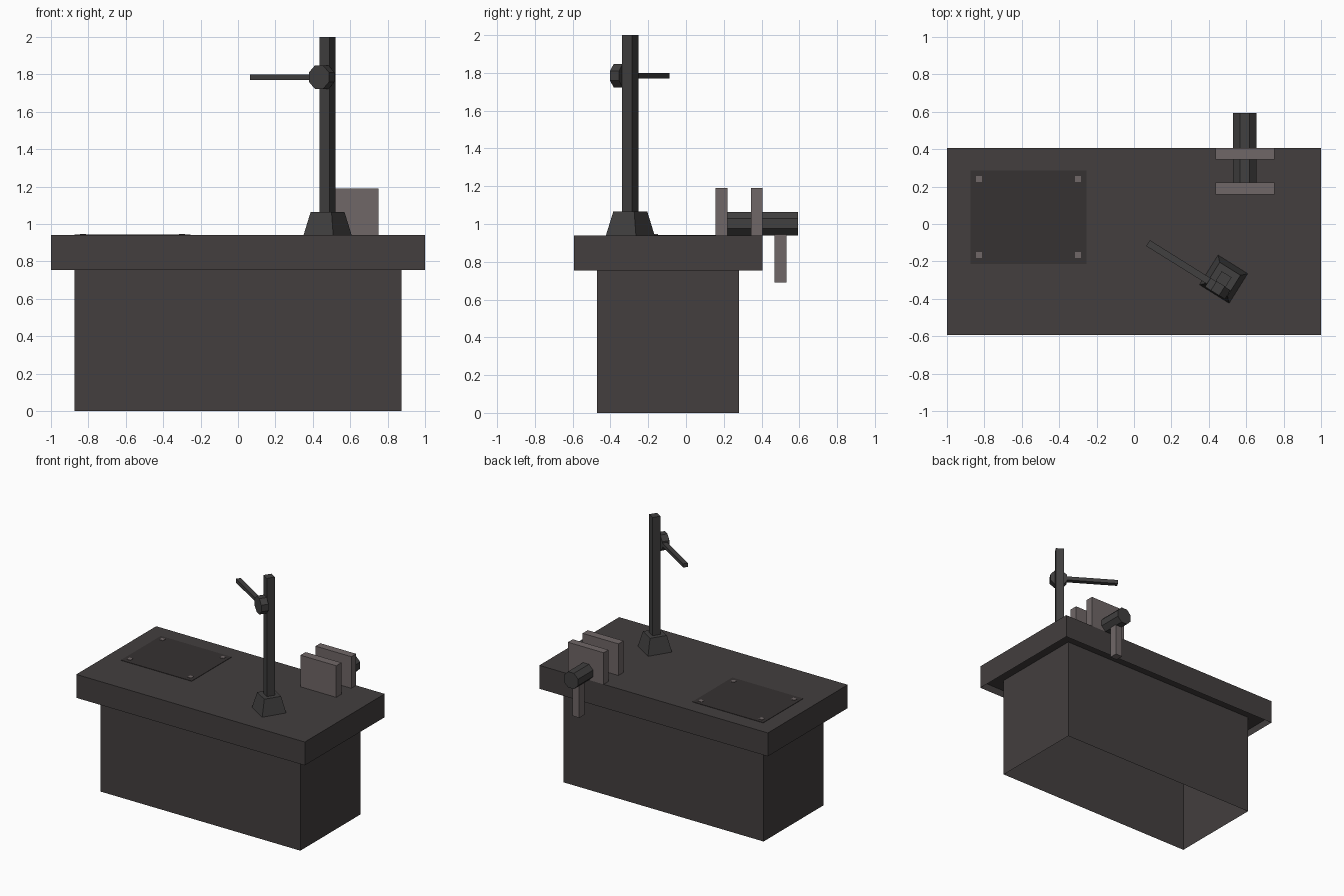
import bpy, bmesh, math
from mathutils import Matrix, Vector

if "Cube" in bpy.data.objects:
    bpy.data.objects.remove(bpy.data.objects["Cube"])


def material(name, r, g, b):
    m = bpy.data.materials.new(name)
    m.diffuse_color = (r, g, b, 1)
    m.use_nodes = True
    m.node_tree.nodes["Principled BSDF"].inputs["Base Color"].default_value = m.diffuse_color
    return m


BENCH = material("dark_bench", 0.056, 0.049, 0.049)
PLATE = material("dark_plate", 0.037, 0.032, 0.032)
JAW = material("jaw_metal", 0.16, 0.135, 0.135)
IRON = material("iron", 0.052, 0.050, 0.050)


def finish(name, bm, mat, matrix=None):
    if matrix is not None:
        bm.transform(matrix)
    bmesh.ops.recalc_face_normals(bm, faces=bm.faces[:])
    me = bpy.data.meshes.new(name)
    bm.to_mesh(me)
    bm.free()
    me.materials.append(mat)
    ob = bpy.data.objects.new(name, me)
    bpy.context.collection.objects.link(ob)
    return ob


def box_bm(lo, hi):
    bm = bmesh.new()
    bmesh.ops.create_cube(bm, size=1)
    for v in bm.verts:
        v.co = Vector([(a + b) / 2 + c * (b - a) for a, b, c in zip(lo, hi, v.co)])
    return bm


def box(name, lo, hi, mat, matrix=None):
    return finish(name, box_bm(lo, hi), mat, matrix)


def prism_y(name, centre, radius, y0, y1, mat, matrix=None):
    """Octagonal bar along y, flat side up; radius is to the flats."""
    bm = bmesh.new()
    r = radius / math.cos(math.pi / 8)
    bmesh.ops.create_cone(bm, cap_ends=True, segments=8, radius1=r, radius2=r, depth=y1 - y0)
    bm.transform(Matrix.Translation((centre[0], (y0 + y1) / 2, centre[1]))
                 @ Matrix.Rotation(math.pi / 2, 4, 'X')
                 @ Matrix.Rotation(math.pi / 8, 4, 'Z'))
    return finish(name, bm, mat, matrix)


def bottom_face(bm):
    return min(bm.faces, key=lambda f: f.calc_center_median().z)


# Worktop with a recessed underside
bm = box_bm((-1, -0.593, 0.755), (1, 0.405, 0.94))
under = bottom_face(bm)
bmesh.ops.inset_region(bm, faces=[under], thickness=0.004, use_even_offset=True)
for v in under.verts:
    v.co.z = 0.81
finish("worktop", bm, BENCH)

# Hollow bench body, open underneath
bm = box_bm((-0.875, -0.47, 0), (0.875, 0.28, 0.81))
bmesh.ops.delete(bm, geom=[bottom_face(bm)], context='FACES_ONLY')
finish("bench_body", bm, BENCH)

# Thin work plate with corner bolts
box("work_plate", (-0.875, -0.215, 0.935), (-0.255, 0.285, 0.943), PLATE)
for i, x in enumerate((-0.83, -0.30)):
    for j, y in enumerate((-0.165, 0.24)):
        box(f"plate_bolt_{i}{j}", (x - 0.016, y - 0.016, 0.94),
            (x + 0.016, y + 0.016, 0.946), JAW)

# Vise: two jaws, screw and handle
box("fixed_jaw", (0.437, 0.157, 0.94), (0.75, 0.221, 1.19), JAW)
box("moving_jaw", (0.437, 0.345, 0.94), (0.75, 0.405, 1.19), JAW)
prism_y("vise_screw", (0.592, 1.002), 0.0625, 0.2, 0.593, IRON)
box("vise_handle", (0.562, 0.468, 0.69), (0.622, 0.532, 0.96), JAW)

# Stand, built around its own axis then turned
turn = Matrix.Translation((0.479, -0.295, 0)) @ Matrix.Rotation(math.radians(-32), 4, 'Z')
bm = box_bm((-0.0935, -0.0935, 0.94), (0.0935, 0.0935, 1.065))
for v in bm.verts:
    if v.co.z > 1:
        v.co.x *= 0.7
        v.co.y *= 0.7
finish("stand_foot", bm, IRON, turn)
box("stand_post", (-0.031, -0.031, 1.06), (0.031, 0.031, 2.0), IRON, turn)
prism_y("stand_knob", (0, 1.785), 0.0625, -0.087, -0.031, IRON, turn)
box("stand_arm", (-0.445, -0.069, 1.77), (-0.04, -0.032, 1.80), IRON, turn)
